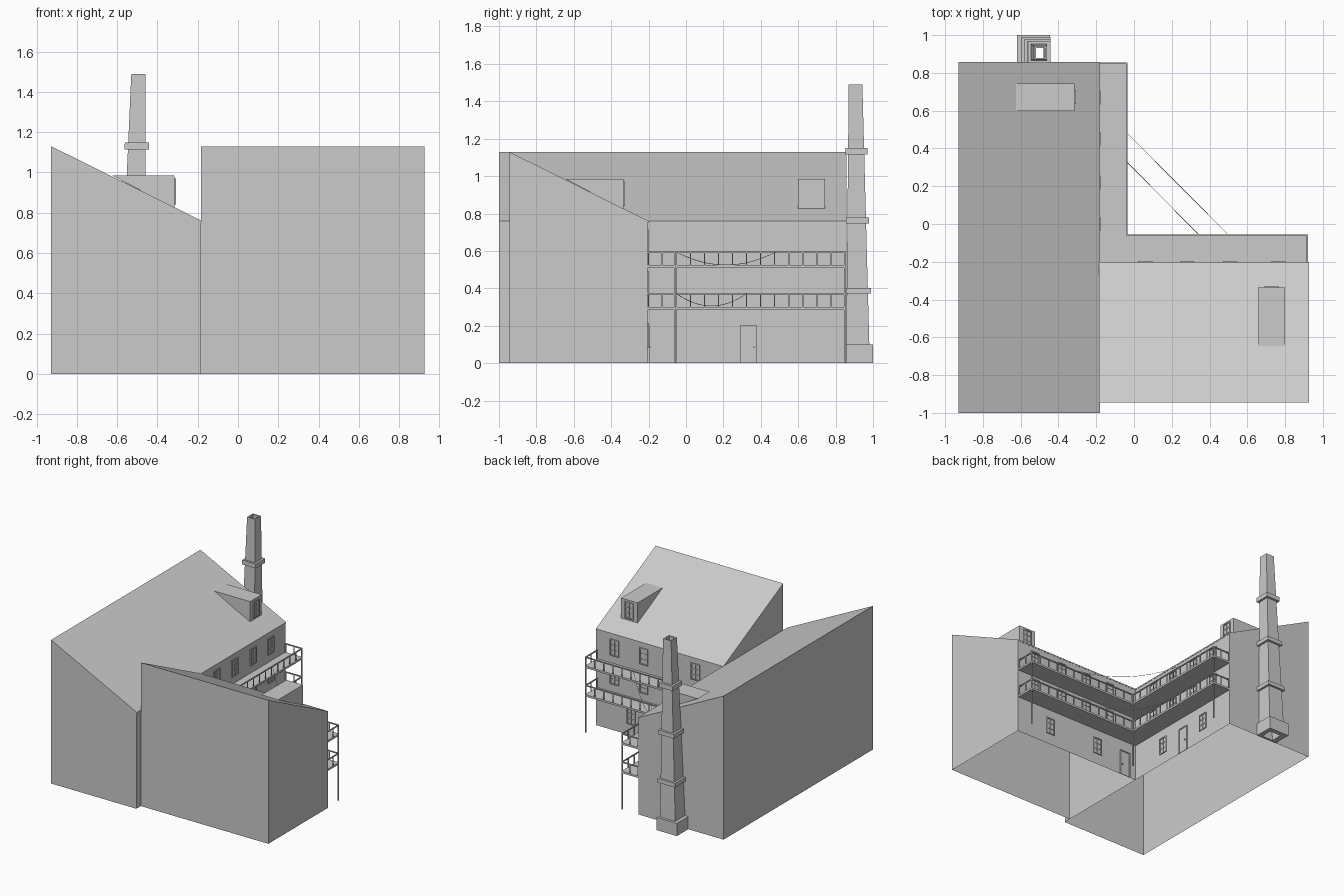
import bpy, bmesh, math
from mathutils import Vector

if "Cube" in bpy.data.objects:
    bpy.data.objects.remove(bpy.data.objects["Cube"])

X0, Y0 = -0.185, -0.205        # courtyard wall planes of the two wings


def finish(bm, name, recalc=True):
    if recalc:
        bmesh.ops.recalc_face_normals(bm, faces=bm.faces)
    me = bpy.data.meshes.new(name)
    bm.to_mesh(me)
    bm.free()
    ob = bpy.data.objects.new(name, me)
    bpy.context.collection.objects.link(ob)
    return ob


# wall frames: u runs along the wall, d points out into the courtyard
def left_map(u, d, z):
    return Vector((X0 + d, u, z))


def right_map(u, d, z):
    return Vector((u, Y0 + d, z))


def box(bm, m, u, d, z):
    a, b = m(u[0], d[0], z[0]), m(u[1], d[1], z[1])
    r = bmesh.ops.create_cube(bm, size=1)
    c, s = (a + b) / 2, b - a
    for v in r['verts']:
        v.co = Vector((v.co.x * s.x, v.co.y * s.y, v.co.z * s.z)) + c


def prism(bm, m, profile, u0, u1, open_edge=None):
    """Extrude a (d, z) profile along u; one profile edge may be left open."""
    a = [bm.verts.new(m(u0, d, z)) for d, z in profile]
    b = [bm.verts.new(m(u1, d, z)) for d, z in profile]
    n = len(profile)
    bm.faces.new(a)
    bm.faces.new(b[::-1])
    for i in range(n):
        if i != open_edge:
            j = (i + 1) % n
            bm.faces.new((a[i], b[i], b[j], a[j]))


def window(bm, m, u, d, z0, w=0.075, h=0.13):
    f, u0, u1 = 0.008, u - w / 2, u + w / 2
    box(bm, m, (u0, u1), (d - 0.002, d + 0.002), (z0, z0 + h))      # pane
    for a in (u0, u1 - f):                                          # jambs
        box(bm, m, (a, a + f), (d, d + 0.008), (z0, z0 + h))
    for a in (z0, z0 + h - f):                                      # sill, head
        box(bm, m, (u0, u1), (d, d + 0.008), (a, a + f))
    box(bm, m, (u - 0.003, u + 0.003), (d, d + 0.006), (z0, z0 + h))
    for k in (1, 2):                                                # glazing bars
        zc = z0 + h * k / 3
        box(bm, m, (u0, u1), (d, d + 0.006), (zc - 0.002, zc + 0.002))


def door(bm, m, u):
    w, f = 0.045, 0.008
    box(bm, m, (u - w, u + w), (0, 0.004), (0, 0.2))
    for s in (-w, w - f):
        box(bm, m, (u + s, u + s + f), (0, 0.009), (0, 0.2))
    box(bm, m, (u - w, u + w), (0, 0.009), (0.2 - f, 0.2))
    box(bm, m, (u + 0.026, u + 0.032), (0, 0.014), (0.08, 0.088))   # knob


def wing(name, m, u0, u1, dormer_u, windows, ground, door_u, bal0, rail0, bal1, back):
    # walls, open underneath
    bm = bmesh.new()
    prism(bm, m, [(0, 0), (0, 0.752), (back, 1.12), (back, 0)], u0, u1, 3)
    finish(bm, name + "_walls")
    # sloping roof sheet
    bm = bmesh.new()
    prism(bm, m, [(0.004, 0.750), (0.004, 0.760), (back, 1.13), (back, 1.12)], u0, u1)
    finish(bm, name + "_roof")
    # flat-topped dormer
    bm = bmesh.new()
    prism(bm, m, [(-0.44, 0.985), (-0.13, 0.985), (-0.13, 0.822)],
          dormer_u - 0.0725, dormer_u + 0.0725)
    finish(bm, name + "_dormer")
    # windows and door
    bm = bmesh.new()
    window(bm, m, dormer_u, -0.13, 0.84, 0.075, 0.13)
    for u in windows:
        for z in (0.36, 0.585):
            window(bm, m, u, 0, z)
    for u in ground:
        window(bm, m, u, 0, 0.085)
    finish(bm, name + "_windows")
    bm = bmesh.new()
    door(bm, m, door_u)
    finish(bm, name + "_door")
    # two balcony floors with railings
    bm = bmesh.new()
    D, t = 0.15, 0.008
    for z, top in ((0.285, 0.375), (0.51, 0.597)):
        box(bm, m, (bal0, bal1), (0, D), (z, z + 0.015))
        box(bm, m, (rail0, bal1), (D - t, D), (top - t, top))
        box(bm, m, (bal1 - t, bal1), (0, D), (top - t, top))
        n = 12
        for i in range(n + 1):
            u = rail0 + (bal1 - t - rail0) * i / n
            box(bm, m, (u, u + 0.006), (D - 0.007, D - 0.001), (z + 0.015, top))
        for d in (0.002, 0.075):
            box(bm, m, (bal1 - 0.007, bal1 - 0.001), (d, d + 0.006), (z + 0.015, top))
    box(bm, m, (bal1 - 0.009, bal1), (D - 0.009, D), (0, 0.597))    # outer post
    finish(bm, name + "_balcony")


wing("left_wing", left_map, -1.0, 0.858, 0.672, (0.0, 0.22, 0.45, 0.67),
     (0.11, 0.557), 0.335, Y0, -0.055, 0.855, -0.743)
wing("right_wing", right_map, X0, 0.926, 0.728, (0.06, 0.28, 0.51, 0.765),
     (0.175, 0.62), -0.085, X0 + 0.15, X0 + 0.15, 0.92, -0.74)

# inner corner post
bm = bmesh.new()
box(bm, left_map, (-0.06, -0.05), (0.142, 0.152), (0, 0.597))
finish(bm, "corner_post")

# chimney: hollow tapering square stack, loops of (z, x0, x1, y0, y1)
SHAFT = ((0.1, -0.592, -0.46, 0.857, 0.98), (1.49, -0.53, -0.46, 0.87, 0.943))


def shaft(z, grow=0.0):
    k = (z - 0.1) / 1.39
    a = [p + (q - p) * k for p, q in zip(SHAFT[0][1:], SHAFT[1][1:])]
    return (z, a[0] - grow, a[1] + grow, a[2] - grow * 0.8, a[3] + grow)


loops = [(0, -0.62, -0.445, 0.855, 1.0), (0.1, -0.62, -0.445, 0.855, 1.0), shaft(0.1)]
for z0, z1 in ((0.372, 0.403), (0.748, 0.78), (1.115, 1.15)):
    loops += [shaft(z0), shaft(z0, 0.017), shaft(z1, 0.017), shaft(z1)]
loops += [shaft(1.49), shaft(1.49, -0.01), shaft(0.1, -0.02), shaft(0.0, -0.02)]
bm = bmesh.new()
rings = [[bm.verts.new(p) for p in ((a, c, z), (b, c, z), (b, d, z), (a, d, z))]
         for z, a, b, c, d in loops]
for r, s in zip(rings, rings[1:] + rings[:1]):
    for i in range(4):
        j = (i + 1) % 4
        bm.faces.new((r[i], r[j], s[j], s[i]))
finish(bm, "chimney")

# sagging washing lines across the courtyard
for name, y, x, z, sag in (("upper_line", 0.48, 0.495, 0.595, 0.07),
                           ("lower_line", 0.325, 0.34, 0.373, 0.067)):
    cu = bpy.data.curves.new(name, 'CURVE')
    cu.dimensions = '3D'
    cu.bevel_depth = 0.0015
    cu.bevel_resolution = 0
    sp = cu.splines.new('POLY')
    sp.points.add(16)
    for i, p in enumerate(sp.points):
        t = i / 16
        p.co = (-0.035 + (x + 0.035) * t, y + (-0.053 - y) * t,
                z - sag * 4 * t * (1 - t), 1)
    bpy.context.collection.objects.link(bpy.data.objects.new(name, cu))
